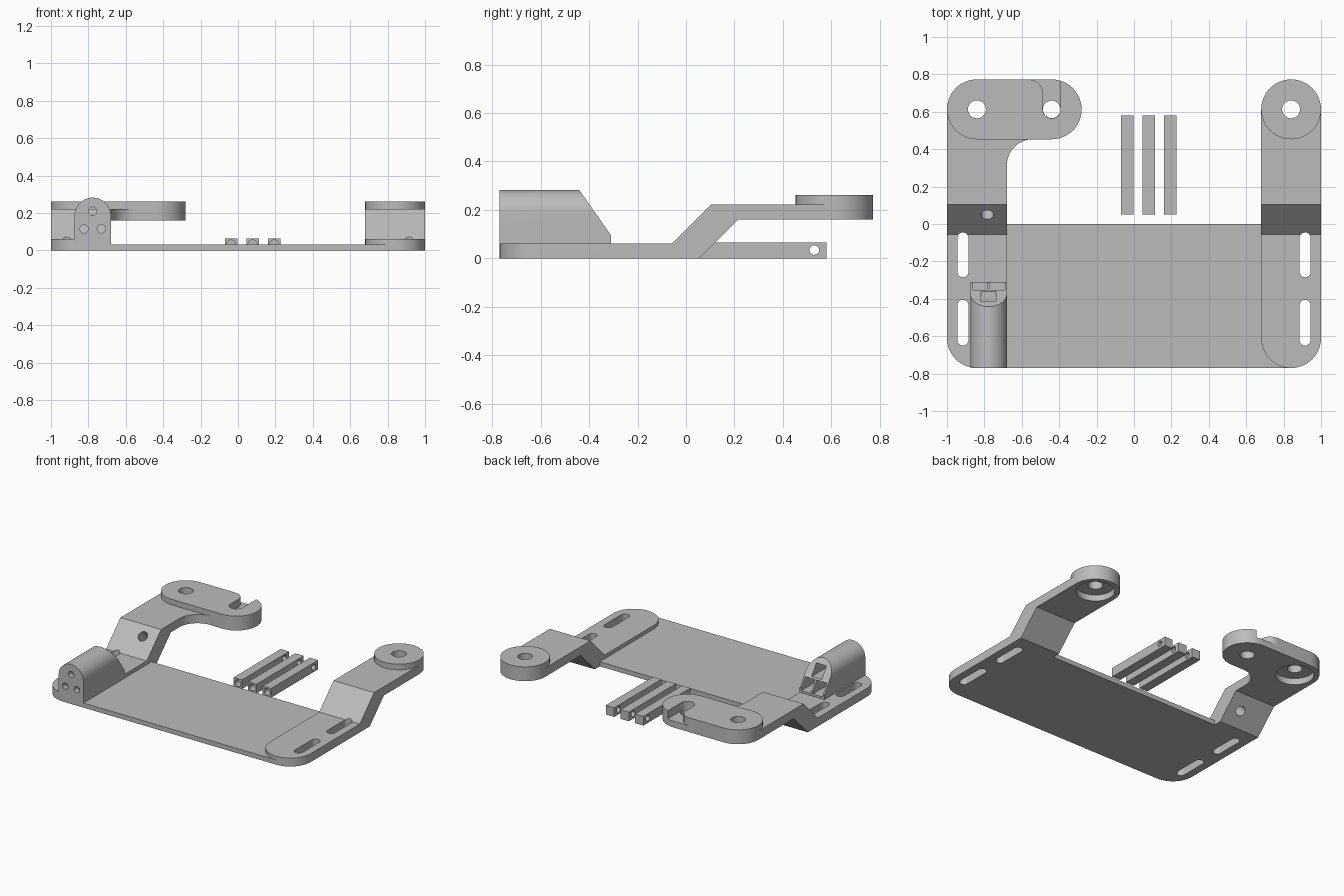
import bpy
from math import sin, cos, pi, radians
from mathutils import Vector, Matrix

if "Cube" in bpy.data.objects:
    bpy.data.objects.remove(bpy.data.objects["Cube"], do_unlink=True)

grey = bpy.data.materials.new("plain grey")
grey.use_nodes = True
grey.diffuse_color = (0.5, 0.5, 0.5, 1)
grey.node_tree.nodes["Principled BSDF"].inputs["Base Color"].default_value = (0.5, 0.5, 0.5, 1)


def prism(name, pts, lo, hi, axis="z"):
    """Extrude a 2D outline between lo and hi along an axis."""
    place = {"x": lambda p, h: (h, p[0], p[1]),
             "y": lambda p, h: (p[0], h, p[1]),
             "z": lambda p, h: (p[0], p[1], h)}[axis]
    n = len(pts)
    verts = [place(p, h) for h in (lo, hi) for p in pts]
    faces = [tuple(range(n))[::-1], tuple(range(n, 2 * n))]
    faces += [(i, (i + 1) % n, n + (i + 1) % n, n + i) for i in range(n)]
    mesh = bpy.data.meshes.new(name)
    mesh.from_pydata(verts, [], faces)
    # y extrusion mirrors the winding
    if axis == "y":
        mesh.flip_normals()
    mesh.materials.append(grey)
    ob = bpy.data.objects.new(name, mesh)
    bpy.context.collection.objects.link(ob)
    return ob


def arc(cx, cy, r, a0, a1, n=24):
    return [(cx + r * cos(radians(a0 + (a1 - a0) * i / n)),
             cy + r * sin(radians(a0 + (a1 - a0) * i / n))) for i in range(n + 1)]


def circle(cx, cy, r, n=40):
    return arc(cx, cy, r, 0, 360, n)[:-1]


def tall_stadium(x, y0, y1, r):
    return arc(x, y1, r, 0, 180) + arc(x, y0, r, 180, 360)


def box(x0, x1, y0, y1):
    return [(x0, y0), (x1, y0), (x1, y1), (x0, y1)]


def combine(ob, tool, op="DIFFERENCE", keep=False):
    mod = ob.modifiers.new("bool", "BOOLEAN")
    mod.operation, mod.object, mod.solver = op, tool, "EXACT"
    bpy.context.view_layer.objects.active = ob
    bpy.ops.object.modifier_apply(modifier=mod.name)
    if not keep:
        bpy.data.objects.remove(tool, do_unlink=True)


R, CX, CY = 0.16, 0.84, 0.613
SLOT_X = 0.915
side = [(-0.77, 0), (0.055, 0), (0.215, 0.16), (0.77, 0.16),
        (0.77, 0.222), (0.105, 0.222), (-0.057, 0.06), (-0.77, 0.06)]

# Cranked arms with rounded ends
arms = {}
for name, s in (("left_arm", 1), ("right_arm", -1)):
    arm = prism(name, side, s * CX - R, s * CX + R, "x")
    combine(arm, prism("cut", tall_stadium(s * CX, -0.61, CY, R), -0.1, 0.5), "INTERSECT")
    if s > 0:
        combine(arm, prism("boss", circle(CX, CY, R, 48), 0.16, 0.262), "UNION")
    else:
        # Sideways lug with a fillet web into the arm
        lug = arc(-0.44, CY, R, -90, 90) + arc(-CX, CY, R, 90, 270)
        combine(arm, prism("lug", lug, 0.16, 0.262), "UNION")
        web = arc(-0.54, 0.313, 0.14, 180, 90) + [(-0.54, 0.5), (-0.72, 0.5), (-0.72, 0.313)]
        combine(arm, prism("web", web[::-1], 0.16, 0.222), "UNION")
        # Open cable slot and its hole
        channel = ([(-0.392, CY), (-0.392, 0.85), (-0.56, 0.85)]
                   + arc(-0.56, 0.7, 0.072, 90, 0, 12) + arc(-0.44, CY, 0.048, 180, 360, 16)[:-1])
        combine(arm, prism("cut", channel, 0.205, 0.4))
        combine(arm, prism("cut", circle(-0.44, CY, 0.047), 0, 0.4))
        # Hole square to the ramp
        hole = prism("cut", circle(0, 0, 0.034), -0.2, 0.1)
        hole.matrix_world = Matrix.Translation(Vector((-0.785, 0.05, 0.166))) @ Matrix.Rotation(pi / 4, 4, "X")
        bpy.context.view_layer.update()
        combine(arm, hole)
    # Pivot hole, underside recess and mounting slots
    combine(arm, prism("cut", circle(s * CX, CY, 0.048), 0.1, 0.4))
    combine(arm, prism("cut", circle(s * CX, CY, 0.125, 48), 0.1, 0.205))
    for y0, y1 in ((-0.62, -0.435), (-0.255, -0.075)):
        combine(arm, prism("cut", tall_stadium(s * SLOT_X, y0, y1, 0.03), -0.1, 0.13))
    arms[name] = arm

# Thin base plate fitted between the arms
plate = prism("base_plate", box(-CX, CX, -0.77, 0), 0, 0.033)
for s in (1, -1):
    combine(plate, prism("cut", tall_stadium(s * CX, -0.61, 0.3, R), -0.1, 0.1))

# Round-topped housing with a sloped rear
HX, HR = -0.777, 0.0975
outline = [(HX - HR, 0.03), (HX + HR, 0.03)] + arc(HX, 0.185, HR, 0, 180, 32)
housing = prism("socket_housing", outline, -0.77, -0.31, "y")
slope = [(-0.31, 0.095), (-0.2, 0.095), (-0.2, 0.4), (-0.524, 0.4)]
combine(housing, prism("cut", slope, -1, -0.5, "x"))
for dx, z, lo, hi in ((0, 0.21, 0.168, 0.245), (-0.046, 0.115, 0.075, 0.158), (0.046, 0.115, 0.075, 0.158)):
    x = HX + dx
    combine(housing, prism("cut", circle(x, z, 0.022, 24), -0.9, -0.2, "y"))
    combine(housing, prism("cut", box(x - 0.04, x + 0.04, lo, hi), -0.73, -0.2, "y"))

# Three loose bars with an end bore and a cross hole
bars = []
for i in range(3):
    x = -0.037 + 0.115 * i
    bar = prism("loose_bar_%d" % (i + 1), box(x - 0.033, x + 0.033, 0.05, 0.58), 0, 0.065)
    combine(bar, prism("cut", circle(x, 0.032, 0.024, 24), 0, 0.35, "y"))
    combine(bar, prism("cut", circle(0.53, 0.034, 0.02, 24), x - 0.1, x + 0.1, "x"))
    bars.append(bar)

# Smooth the curved walls, keep edges sharp
bpy.ops.object.select_all(action="DESELECT")
for ob in [plate, housing, *arms.values(), *bars]:
    ob.select_set(True)
    bpy.context.view_layer.objects.active = ob
bpy.ops.object.shade_smooth_by_angle(angle=radians(30))
